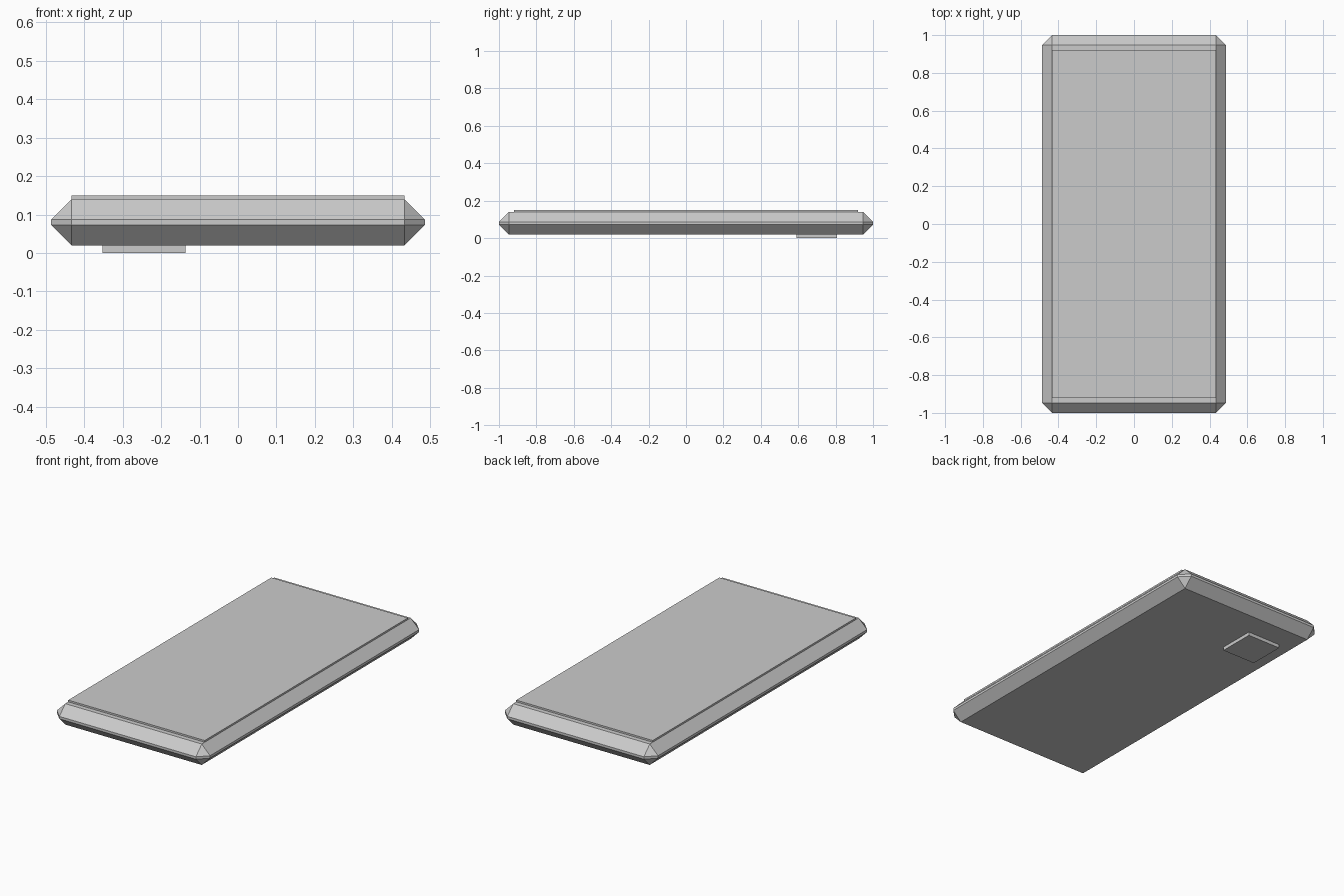
import bpy

if "Cube" in bpy.data.objects:
    bpy.data.objects.remove(bpy.data.objects["Cube"])


def box(name, x, y, z, bevel=0.0):
    """Box from (min, max) ranges, with optional chamfered edges."""
    bpy.ops.mesh.primitive_cube_add(size=1)
    ob = bpy.context.object
    ob.name = name
    ob.location = [(a + b) / 2 for a, b in (x, y, z)]
    ob.scale = [b - a for a, b in (x, y, z)]
    bpy.ops.object.transform_apply(location=False, rotation=False, scale=True)
    if bevel:
        mod = ob.modifiers.new("chamfer", 'BEVEL')
        mod.width = bevel
        mod.segments = 1
        mod.limit_method = 'NONE'
    return ob


# Chamfered phone body
box("body", (-0.486, 0.486), (-1, 1), (0.02, 0.14), bevel=0.053)

# Raised display panel on top
box("screen", (-0.433, 0.433), (-0.92, 0.92), (0.13, 0.15))

# Square camera bump underneath
box("camera_bump", (-0.352, -0.137), (0.592, 0.807), (0.0, 0.03))
